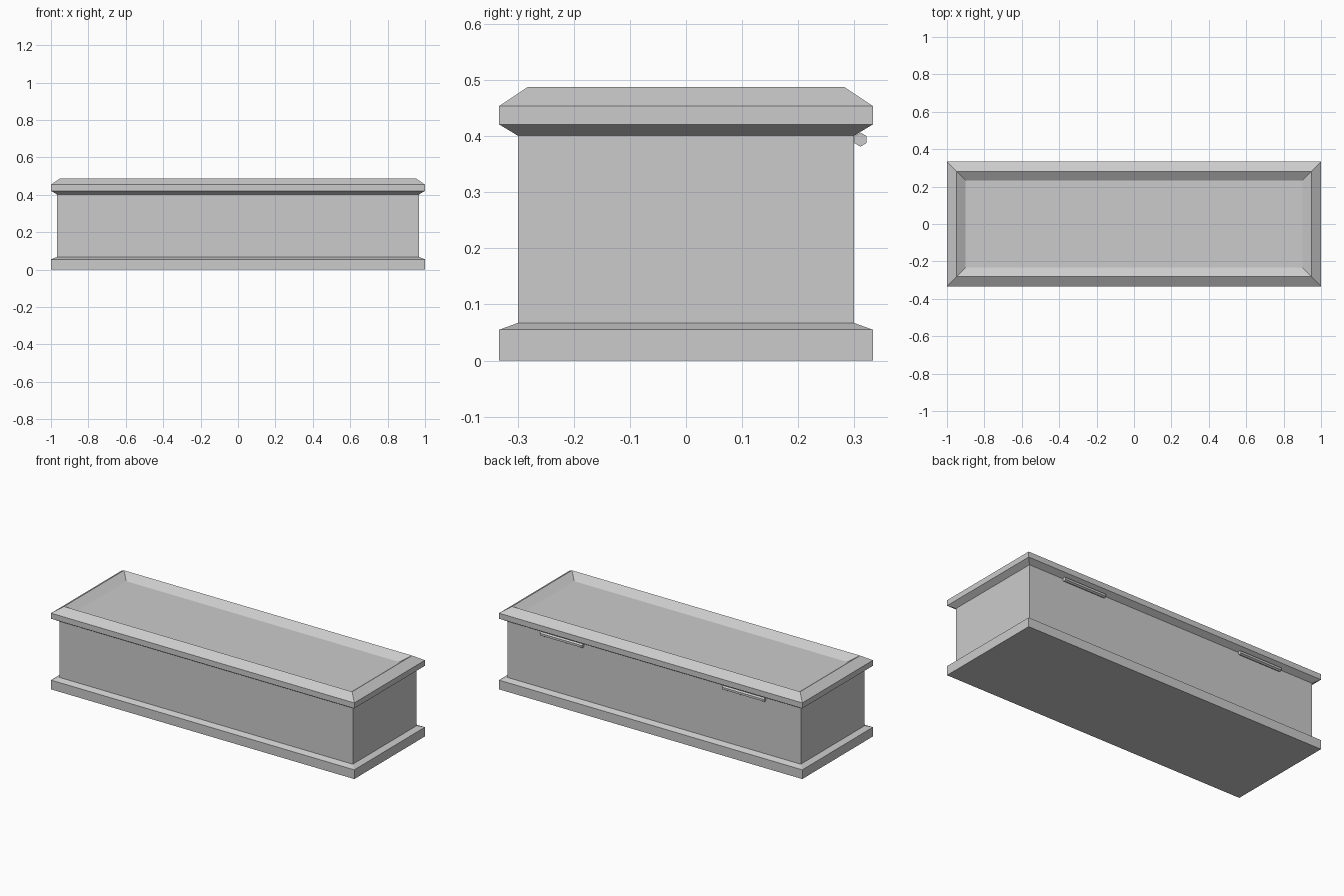
import bpy, bmesh, math
from mathutils import Matrix

if "Cube" in bpy.data.objects:
    bpy.data.objects.remove(bpy.data.objects["Cube"])


def stacked_rings(name, rings):
    """Loft rectangles given as (half_x, half_y, z), capped at both ends."""
    bm = bmesh.new()
    loops = [[bm.verts.new((sx * hx, sy * hy, z))
              for sx, sy in ((-1, -1), (1, -1), (1, 1), (-1, 1))]
             for hx, hy, z in rings]
    for low, high in zip(loops, loops[1:]):
        for i in range(4):
            j = (i + 1) % 4
            bm.faces.new((low[i], low[j], high[j], high[i]))
    bm.faces.new(loops[0][::-1])
    bm.faces.new(loops[-1])
    finish(name, bm)


def finish(name, bm):
    bmesh.ops.recalc_face_normals(bm, faces=bm.faces)
    mesh = bpy.data.meshes.new(name)
    bm.to_mesh(mesh)
    bm.free()
    obj = bpy.data.objects.new(name, mesh)
    bpy.context.collection.objects.link(obj)
    return obj


# Box with a chamfered plinth moulding
stacked_rings("chest_body", [
    (1.0, 0.333, 0.0),
    (1.0, 0.333, 0.055),
    (0.967, 0.30, 0.067),
    (0.967, 0.30, 0.401),
])

# Lid with flared rim and a recessed top panel
stacked_rings("chest_lid", [
    (0.967, 0.30, 0.401),
    (1.0, 0.333, 0.421),
    (1.0, 0.333, 0.454),
    (0.95, 0.282, 0.488),
    (0.90, 0.233, 0.455),
])

# Pair of six-sided hinge barrels on the back
for side, x in (("left", -0.6), ("right", 0.6)):
    bm = bmesh.new()
    bmesh.ops.create_cone(
        bm, cap_ends=True, segments=6, radius1=0.0125, radius2=0.0125, depth=0.277,
        matrix=Matrix.Rotation(math.pi / 2, 4, 'Y'))
    # Turn the barrel so one edge points straight down
    lowest = min(bm.verts, key=lambda v: v.co.z).co.z
    if abs(lowest + 0.0125) > 1e-4:
        bmesh.ops.rotate(bm, verts=bm.verts,
                         matrix=Matrix.Rotation(math.pi / 6, 3, 'X'))
    hinge = finish(side + "_hinge", bm)
    hinge.location = (x, 0.311, 0.394)
